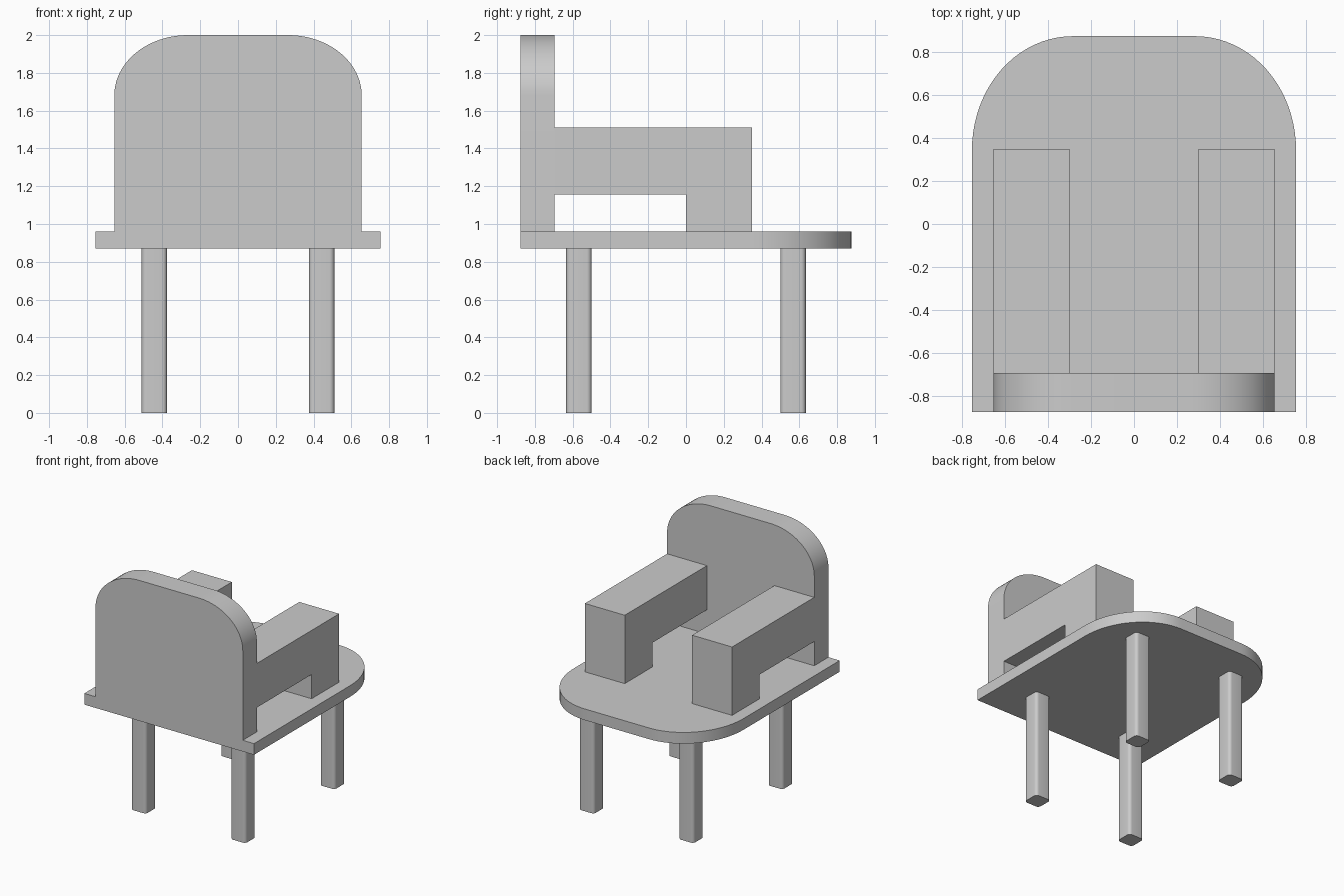
import bpy, bmesh
from math import sin, cos, pi, radians
from mathutils import Vector

cube = bpy.data.objects.get("Cube")
if cube:
    bpy.data.objects.remove(cube, do_unlink=True)

grey = bpy.data.materials.new("plain grey")
grey.use_nodes = True
colour = (0.6, 0.6, 0.6, 1)
grey.diffuse_color = colour
grey.node_tree.nodes["Principled BSDF"].inputs["Base Color"].default_value = colour


def extrude_profile(name, points, direction):
    """Close a loop of 3D points into a face and extrude it into a solid."""
    bm = bmesh.new()
    face = bm.faces.new([bm.verts.new(p) for p in points])
    moved = bmesh.ops.extrude_face_region(bm, geom=[face], use_keep_orig=True)["geom"]
    verts = [v for v in moved if isinstance(v, bmesh.types.BMVert)]
    bmesh.ops.translate(bm, verts=verts, vec=Vector(direction))
    bmesh.ops.recalc_face_normals(bm, faces=bm.faces)
    mesh = bpy.data.meshes.new(name)
    bm.to_mesh(mesh)
    bm.free()
    mesh.materials.append(grey)
    obj = bpy.data.objects.new(name, mesh)
    bpy.context.collection.objects.link(obj)
    return obj


def arched(half, low, high, rx, ry, steps=20):
    """Outline with square lower corners and elliptical upper corners."""
    angles = [pi / 2 * i / steps for i in range(steps + 1)]
    right = [(half - rx + rx * cos(a), high - ry + ry * sin(a)) for a in angles]
    left = [(-u, v) for u, v in reversed(right)]
    return [(-half, low), (half, low)] + right + left


def rounded_square(cx, cy, half, r, steps=6):
    points = []
    for quarter, (sx, sy) in enumerate([(1, 1), (-1, 1), (-1, -1), (1, -1)]):
        for i in range(steps + 1):
            a = pi / 2 * (quarter + i / steps)
            points.append((cx + sx * (half - r) + r * cos(a),
                           cy + sy * (half - r) + r * sin(a)))
    return points


def smooth(obj):
    bpy.ops.object.select_all(action='DESELECT')
    obj.select_set(True)
    bpy.context.view_layer.objects.active = obj
    bpy.ops.object.shade_smooth_by_angle(angle=radians(30))


SEAT_LOW, SEAT_TOP = 0.87, 0.96

# Seat slab with two rounded corners
seat = extrude_profile(
    "seat", [(x, y, SEAT_LOW) for x, y in arched(0.755, -0.875, 0.875, 0.47, 0.53)],
    (0, 0, SEAT_TOP - SEAT_LOW))
smooth(seat)

# Upright backrest with rounded top corners
backrest = extrude_profile(
    "backrest", [(x, -0.875, z) for x, z in arched(0.655, SEAT_TOP, 2.0, 0.39, 0.32)],
    (0, 0.18, 0))
smooth(backrest)

# L-shaped armrests: long bar with a post at its free end
arm = [(-0.695, 1.155), (0, 1.155), (0, SEAT_TOP),
       (0.35, SEAT_TOP), (0.35, 1.51), (-0.695, 1.51)]
for side, sign in (("left", 1), ("right", -1)):
    extrude_profile(side + "_armrest", [(sign * 0.30, y, z) for y, z in arm],
                    (sign * 0.355, 0, 0))

# Four straight legs with softened edges
for side, sx in (("left", 1), ("right", -1)):
    for end, sy in (("front", -1), ("back", 1)):
        outline = rounded_square(sx * 0.443, sy * 0.567, 0.067, 0.025)
        leg = extrude_profile(end + "_" + side + "_leg",
                              [(x, y, 0) for x, y in outline], (0, 0, SEAT_LOW))
        smooth(leg)
